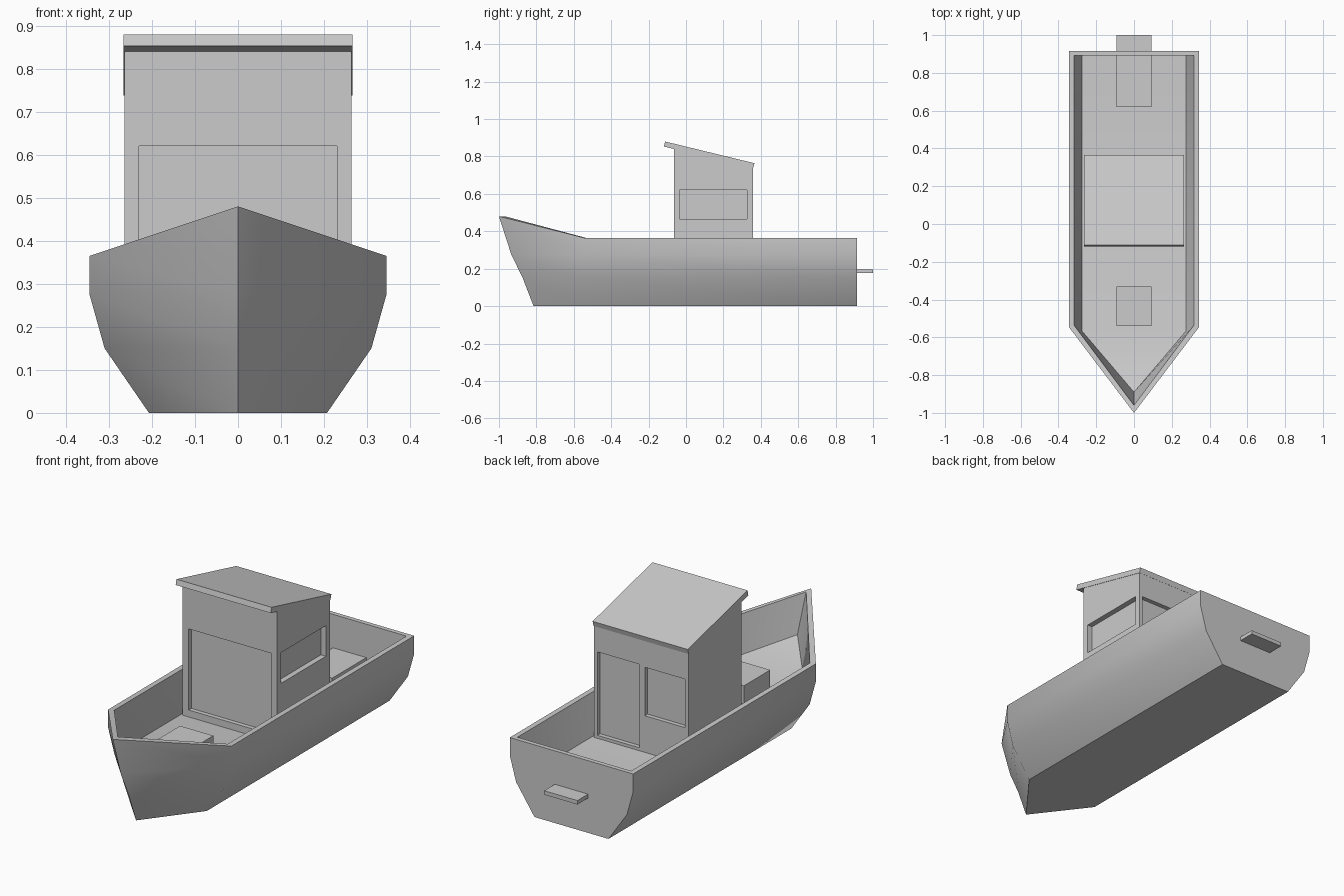
import bpy, bmesh, math

if "Cube" in bpy.data.objects:
    bpy.data.objects.remove(bpy.data.objects["Cube"])


def make_object(name, bm, smooth=False):
    bmesh.ops.recalc_face_normals(bm, faces=bm.faces[:])
    mesh = bpy.data.meshes.new(name)
    bm.to_mesh(mesh)
    bm.free()
    obj = bpy.data.objects.new(name, mesh)
    bpy.context.collection.objects.link(obj)
    if smooth:
        bpy.ops.object.select_all(action='DESELECT')
        obj.select_set(True)
        bpy.context.view_layer.objects.active = obj
        bpy.ops.object.shade_smooth_by_angle(angle=math.radians(45))
    return obj


def box(name, x, y, z):
    """Box from (min, max) ranges."""
    bm = bmesh.new()
    bmesh.ops.create_cube(bm, size=1)
    for v in bm.verts:
        v.co = [r[0] if c < 0 else r[1] for c, r in zip(v.co, (x, y, z))]
    return make_object(name, bm)


def side_extrude(name, profile, half_width):
    """Extrude a (y, z) side profile across x."""
    bm = bmesh.new()
    rings = [[bm.verts.new((x, y, z)) for y, z in profile]
             for x in (-half_width, half_width)]
    for ring in rings:
        bm.faces.new(ring)
    n = len(profile)
    for i in range(n):
        j = (i + 1) % n
        bm.faces.new((rings[0][i], rings[0][j], rings[1][j], rings[1][i]))
    return make_object(name, bm)


# Hull: loops from keel up to the gunwale, then inside and down to the deck
# each: half width, z, stern y, shoulder y, stem y, stem z
levels = [
    (0.207, 0.0, 0.915, -0.545, -0.815, 0.0),
    (0.31, 0.15, 0.915, -0.545, -0.873, 0.15),
    (0.345, 0.275, 0.915, -0.545, -0.935, 0.278),
    (0.345, 0.365, 0.915, -0.545, -1.0, 0.48),
    (0.318, 0.365, 0.892, -0.535, -0.96, 0.478),
    (0.275, 0.175, 0.892, -0.567, -0.89, 0.288),
]
bm = bmesh.new()
loops = []
for w, z, stern, shoulder, stem, stem_z in levels:
    pts = [(w, stern, z), (w, shoulder, z), (0, stem, stem_z),
           (-w, shoulder, z), (-w, stern, z)]
    loops.append([bm.verts.new(p) for p in pts])
for a, b in zip(loops, loops[1:]):
    for i in range(5):
        j = (i + 1) % 5
        bm.faces.new((a[i], a[j], b[j], b[i]))
for cap in (loops[0], loops[-1]):
    bm.faces.new((cap[0], cap[1], cap[3], cap[4]))
    bm.faces.new(cap[1:4])
make_object("hull", bm, smooth=True)

# Cabin body with recessed windows and door
cabin = side_extrude("cabin", [(-0.065, 0.165), (0.358, 0.165),
                               (0.358, 0.75), (-0.065, 0.853)], 0.264)
recesses = {
    "front_window": ((-0.23, 0.23), (-0.2, -0.043), (0.21, 0.62)),
    "side_window": ((0.236, 0.4), (-0.035, 0.325), (0.465, 0.62)),
    "rear_door": ((0.01, 0.245), (0.336, 0.5), (0.19, 0.612)),
    "rear_window": ((-0.245, -0.02), (0.336, 0.5), (0.36, 0.605)),
}
bpy.context.view_layer.objects.active = cabin
for name, ranges in recesses.items():
    cutter = box(name + "_cutter", *ranges)
    cutter.hide_render = True
    mod = cabin.modifiers.new(name, 'BOOLEAN')
    mod.operation = 'DIFFERENCE'
    mod.solver = 'EXACT'
    mod.object = cutter
    bpy.ops.object.modifier_apply(modifier=name)
    bpy.data.objects.remove(cutter)

# Sloping roof with front overhang
side_extrude("roof", [(-0.118, 0.853), (-0.112, 0.88),
                      (0.366, 0.764), (0.359, 0.738)], 0.266)

# Fore deck hatch, and stern platform passing through the transom
box("deck_hatch", (-0.093, 0.093), (-0.54, -0.33), (0.165, 0.268))
box("stern_platform", (-0.093, 0.093), (0.62, 1.0), (0.176, 0.196))
